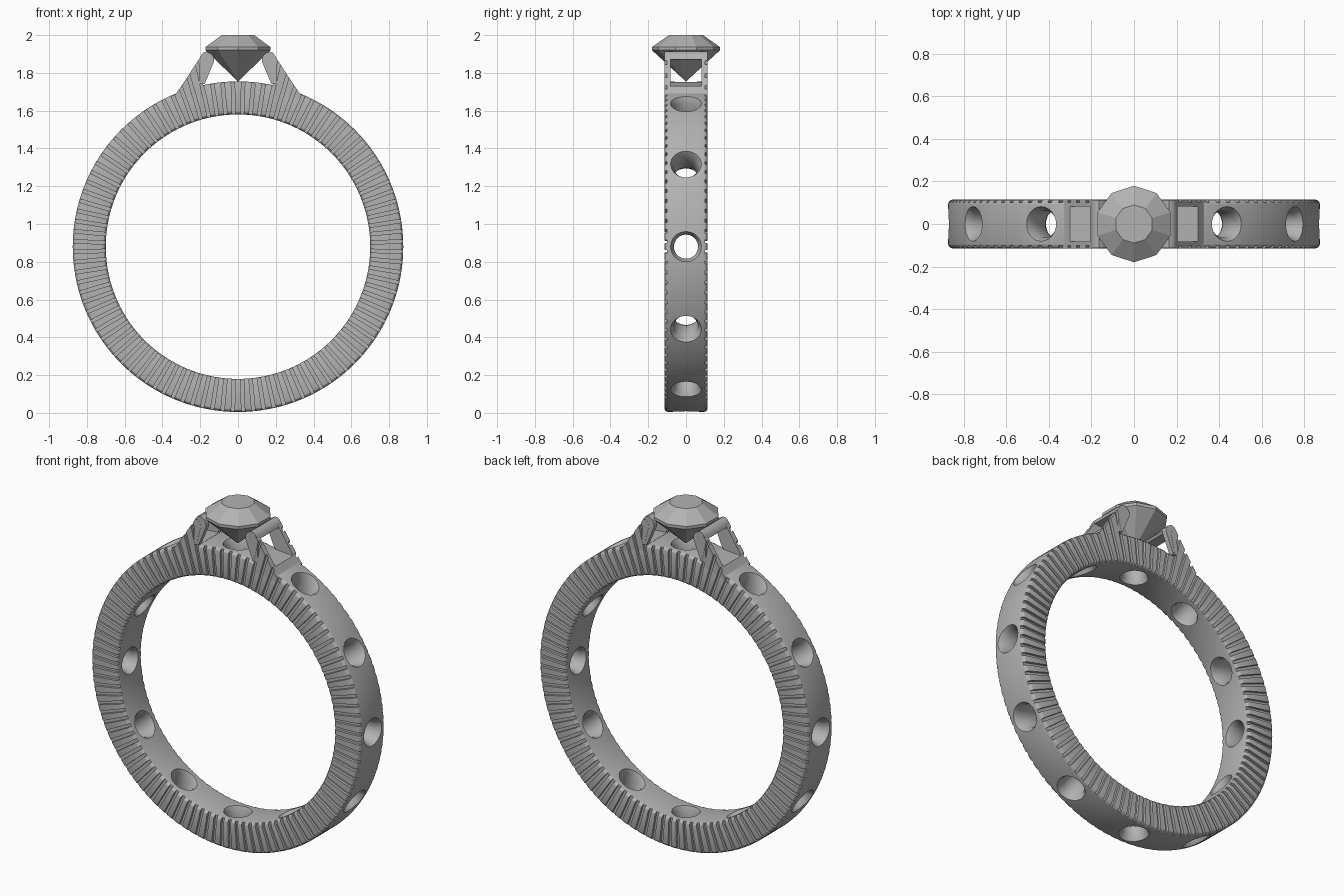
import bpy, bmesh, math
from mathutils import Matrix, Vector

cube = bpy.data.objects.get("Cube")
if cube:
    bpy.data.objects.remove(cube, do_unlink=True)

CENTRE = Matrix.Translation((0, 0, 0.88))
HALF_W = 0.115
GROOVES = 100
HOLES = 12

metal = bpy.data.materials.new("grey_metal")
metal.use_nodes = True
grey = (0.45, 0.45, 0.45, 1)
metal.diffuse_color = grey
metal.node_tree.nodes["Principled BSDF"].inputs["Base Color"].default_value = grey


def finish(bm, name, matrix=None):
    """Turn a bmesh into a named object."""
    if matrix:
        bm.transform(matrix)
    bmesh.ops.recalc_face_normals(bm, faces=bm.faces[:])
    mesh = bpy.data.meshes.new(name)
    bm.to_mesh(mesh)
    bm.free()
    mesh.materials.append(metal)
    obj = bpy.data.objects.new(name, mesh)
    bpy.context.collection.objects.link(obj)
    return obj


def lathe(bm, profile, sides, turn=0.0, closed=False, matrix=Matrix()):
    """Revolve (radius, height) points about z; open profiles get capped."""
    rings = []
    for r, h in profile:
        rings.append([bm.verts.new(matrix @ Vector((
            r * math.cos(turn + math.tau * i / sides),
            r * math.sin(turn + math.tau * i / sides), h))) for i in range(sides)])
    pairs = list(zip(rings, rings[1:]))
    if closed:
        pairs.append((rings[-1], rings[0]))
    else:
        bm.faces.new(rings[0][::-1])
        bm.faces.new(rings[-1])
    for a, b in pairs:
        for i in range(sides):
            j = (i + 1) % sides
            bm.faces.new((a[i], a[j], b[j], b[i]))


def plate(bm, outline, y0, y1, side=1):
    """Extrude an (x, z) outline from y0 to y1."""
    front = [bm.verts.new((side * x, y0, z)) for x, z in outline]
    back = [bm.verts.new((side * x, y1, z)) for x, z in outline]
    bm.faces.new(front)
    bm.faces.new(back[::-1])
    for i in range(len(outline)):
        j = (i + 1) % len(outline)
        bm.faces.new((front[i], front[j], back[j], back[i]))


def cut(obj, cutter):
    mod = obj.modifiers.new("cut", "BOOLEAN")
    mod.operation = "DIFFERENCE"
    mod.solver = "EXACT"
    mod.object = cutter
    bpy.context.view_layer.objects.active = obj
    bpy.ops.object.modifier_apply(modifier=mod.name)


def smooth(obj, degrees=30):
    bpy.ops.object.select_all(action="DESELECT")
    obj.select_set(True)
    bpy.context.view_layer.objects.active = obj
    bpy.ops.object.shade_smooth_by_angle(angle=math.radians(degrees))


# Groove cutter: radial bars on both side faces
bm = bmesh.new()
for i in range(GROOVES):
    spin = Matrix.Rotation(math.tau * (i + 0.5) / GROOVES, 4, "Y")
    for s in (-1, 1):
        bar = Matrix.Translation((0.9, s * (HALF_W + 0.01), 0)) @ Matrix.Diagonal((0.46, 0.05, 0.018, 1))
        bmesh.ops.create_cube(bm, size=1, matrix=CENTRE @ spin @ bar)
groove_cutter = finish(bm, "groove_cutter")

# Hole cutter: radial countersunk holes
bm = bmesh.new()
bore = [(0.092, 0.66), (0.064, 0.725), (0.064, 0.84), (0.092, 0.895)]
for i in range(HOLES):
    lathe(bm, bore, 32, matrix=CENTRE @ Matrix.Rotation(math.tau * i / HOLES, 4, "Y"))
hole_cutter = finish(bm, "hole_cutter")

# Band with rounded corners
section = []
corner = 0.022
for cx, cy, start in ((0.875 - corner, HALF_W - corner, 0), (0.70 + corner, HALF_W - corner, 90),
                      (0.70 + corner, corner - HALF_W, 180), (0.875 - corner, corner - HALF_W, 270)):
    for k in range(4):
        a = math.radians(start + 30 * k)
        section.append((cx + corner * math.cos(a), cy + corner * math.sin(a)))
bm = bmesh.new()
lathe(bm, section, 144, closed=True)
band = finish(bm, "band", CENTRE @ Matrix.Rotation(math.pi / 2, 4, "X"))
cut(band, hole_cutter)
cut(band, groove_cutter)
smooth(band)

# Shoulders: grooved side rails, floor, rounded prongs and crossbar
rail = [(0.36, 1.655), (0.325, 1.695), (0.30, 1.73), (0.195, 1.89),
        (0.155, 1.88), (0.18, 1.78), (0.19, 1.68)]
floor = [(0.36, 1.655), (0.325, 1.695), (0.30, 1.73), (0.18, 1.737), (0.18, 1.66)]
prong = [(0.20, 1.885), (0.185, 1.907), (0.165, 1.913), (0.14, 1.90), (0.127, 1.88),
         (0.128, 1.858), (0.16, 1.78), (0.178, 1.74), (0.205, 1.74), (0.205, 1.80)]
crossbar = [(0.205, 1.87), (0.20, 1.885), (0.185, 1.907), (0.165, 1.913),
            (0.14, 1.90), (0.13, 1.88), (0.14, 1.868)]
for side, label in ((1, "left"), (-1, "right")):
    bm = bmesh.new()
    for s in (-1, 1):
        plate(bm, rail, s * 0.083, s * HALF_W, side)
    rails = finish(bm, label + "_shoulder_rails")
    cut(rails, groove_cutter)

    bm = bmesh.new()
    plate(bm, floor, -0.099, 0.099, side)
    finish(bm, label + "_shoulder_floor")

    bm = bmesh.new()
    for s in (-1, 1):
        plate(bm, prong, s * 0.085, s * (HALF_W - 0.001), side)
    smooth(finish(bm, label + "_prongs"), 40)

    bm = bmesh.new()
    plate(bm, crossbar, -0.112, 0.112, side)
    smooth(finish(bm, label + "_crossbar"), 40)

# Faceted gem, ten sides
bm = bmesh.new()
lathe(bm, [(0.001, 1.755), (0.18, 1.92), (0.18, 1.937), (0.09, 2.0)], 10, math.pi / 2)
finish(bm, "gem")

for helper in (groove_cutter, hole_cutter):
    bpy.data.objects.remove(helper, do_unlink=True)
